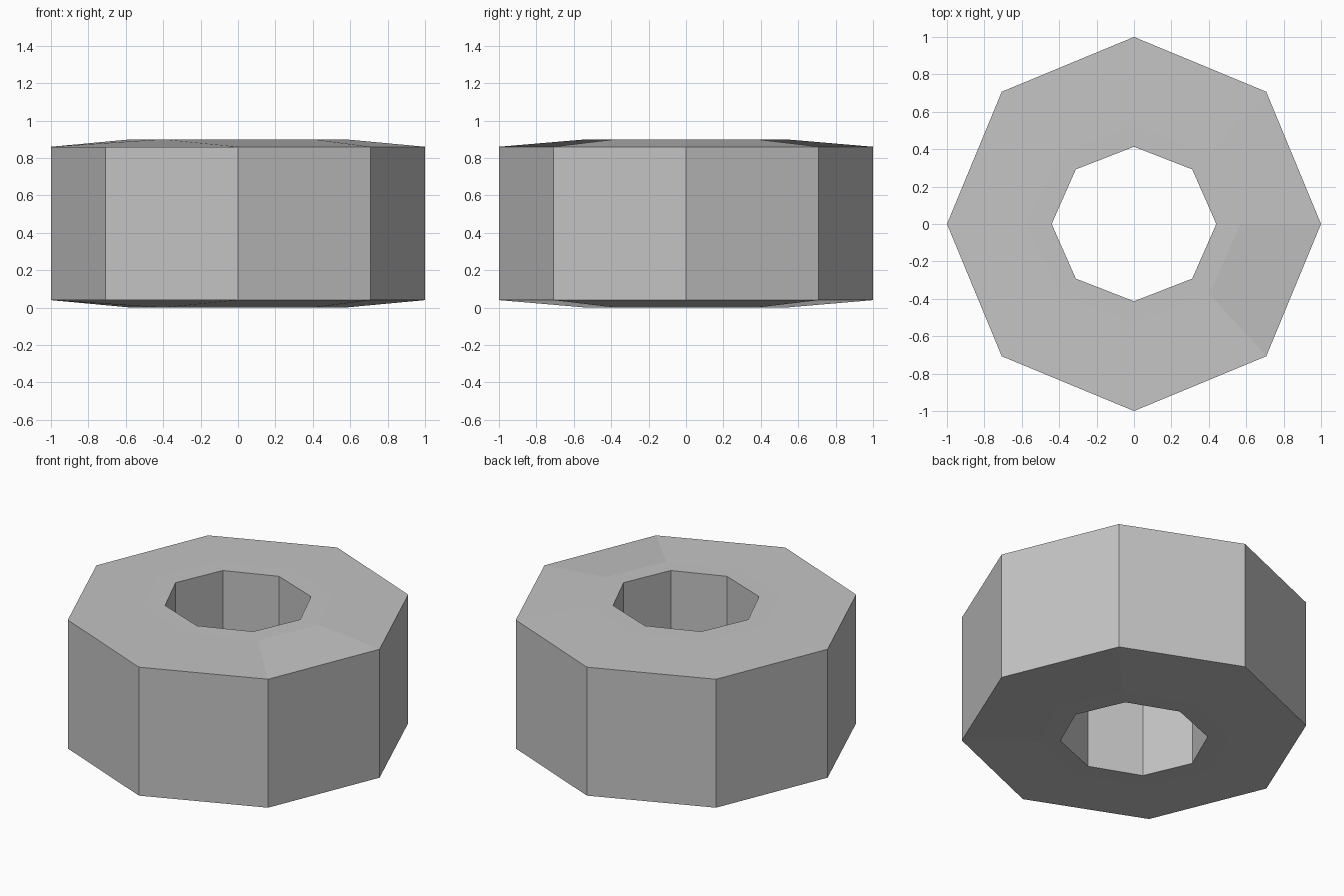
import bpy, bmesh, math

if "Cube" in bpy.data.objects:
    bpy.data.objects.remove(bpy.data.objects["Cube"])

SIDES = 8


def ring(bm, rx, ry, z):
    """Octagon of vertices, first one on +x, counter-clockwise."""
    return [bm.verts.new((rx * math.cos(math.tau * i / SIDES),
                          ry * math.sin(math.tau * i / SIDES), z))
            for i in range(SIDES)]


def bridge(bm, a, b, indices=range(SIDES)):
    for i in indices:
        j = (i + 1) % SIDES
        bm.faces.new((a[i], a[j], b[j], b[i]))


def cap(bm, outer, lip, split):
    """Shallow cap: a sector on +x and one large wraparound face."""
    if split:
        bridge(bm, outer, lip, (7, 0))
    else:
        bm.faces.new([outer[7], outer[0], outer[1], lip[1], lip[0], lip[7]])
    bm.faces.new(outer[1:] + lip[:0:-1])


bm = bmesh.new()
# outer wall, raised lips and hole edges
outer_low, outer_high = ring(bm, 1, 1, 0.04), ring(bm, 1, 1, 0.86)
lip_low, lip_high = ring(bm, 0.57, 0.53, 0), ring(bm, 0.57, 0.53, 0.9)
hole_low, hole_high = ring(bm, 0.44, 0.413, 0), ring(bm, 0.44, 0.413, 0.9)

bridge(bm, outer_low, outer_high)      # outer wall
cap(bm, outer_high, lip_high, True)    # top
cap(bm, outer_low, lip_low, False)     # bottom
bridge(bm, lip_high, hole_high)        # flat band around the hole
bridge(bm, lip_low, hole_low)
bridge(bm, hole_high, hole_low)        # hole wall
bmesh.ops.recalc_face_normals(bm, faces=bm.faces[:])

mesh = bpy.data.meshes.new("octagonal_nut")
bm.to_mesh(mesh)
bm.free()

grey = bpy.data.materials.new("light_grey")
grey.diffuse_color = (0.55, 0.55, 0.55, 1)
grey.use_nodes = True
grey.node_tree.nodes["Principled BSDF"].inputs["Base Color"].default_value = grey.diffuse_color
mesh.materials.append(grey)
nut = bpy.data.objects.new("octagonal_nut", mesh)
bpy.context.collection.objects.link(nut)
